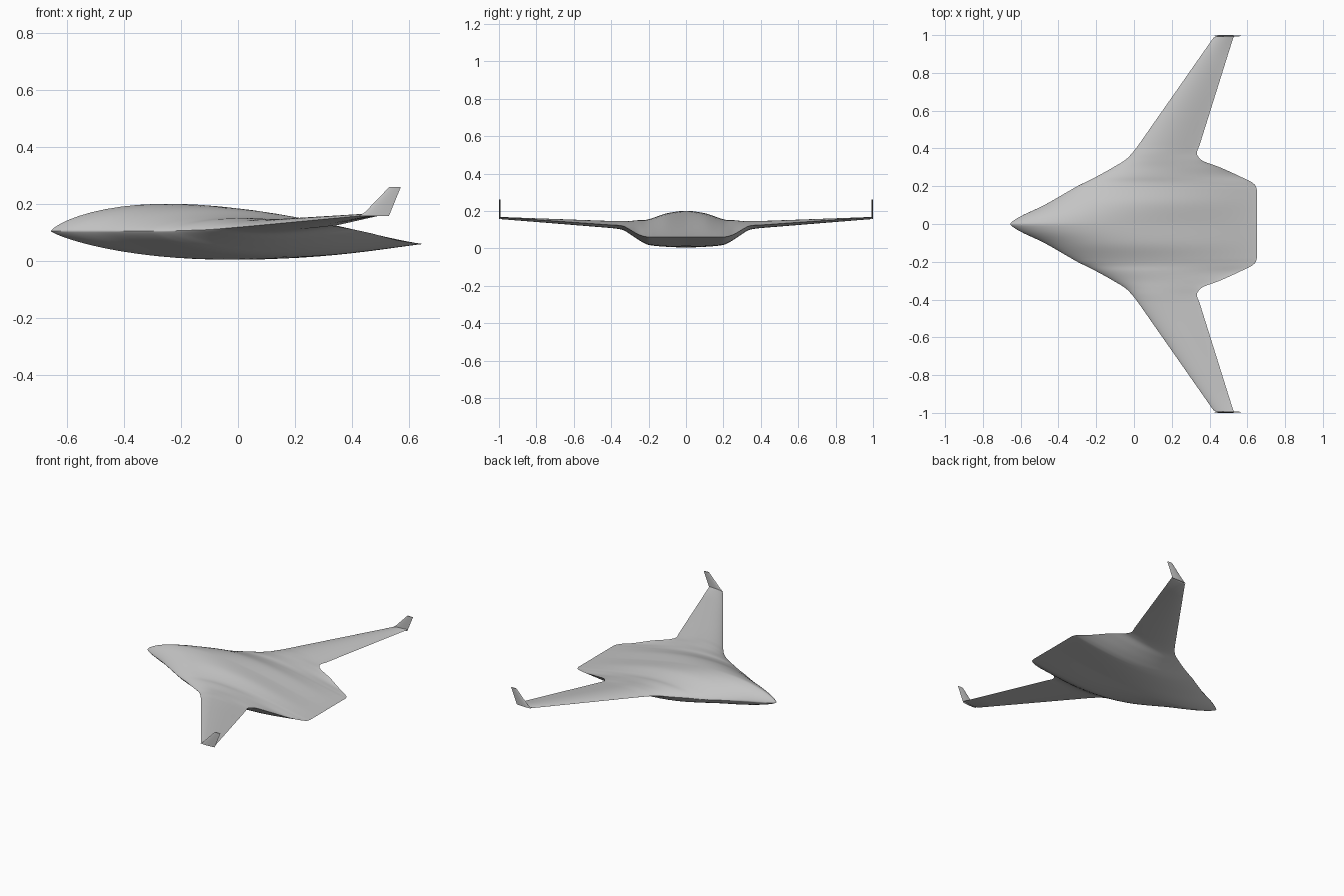
import bpy
import math

default_cube = bpy.data.objects.get("Cube")
if default_cube:
    bpy.data.objects.remove(default_cube, do_unlink=True)

skin = bpy.data.materials.new("light_grey_skin")
skin.use_nodes = True
GREY = (0.55, 0.55, 0.55, 1)
skin.diffuse_color = GREY
skin.node_tree.nodes["Principled BSDF"].inputs["Base Color"].default_value = GREY

# Half span stations:
# (span, leading x, trailing x, leading z, trailing z, upper bulge, lower bulge)
STATIONS = [
    (0, -.655, .65, .105, .06, .111, .08),
    (.02, -.635, .65, .105, .06, .11, .08),
    (.1, -.475, .65, .105, .06, .098, .077),
    (.18, -.335, .65, .105, .06, .071, .07),
    (.2, -.3, .645, .105, .06, .065, .066),
    (.22, -.26, .625, .105, .063, .06, .06),
    (.25, -.2, .565, .107, .072, .055, .048),
    (.3, -.11, .455, .11, .1, .04, .03),
    (.34, -.045, .355, .115, .12, .03, .018),
    (.375, -.01, .333, .118, .124, .027, .015),
    (.42, .025, .348, .121, .126, .024, .013),
    (.985, .42, .525, .158, .166, .006, .005),
    (.995, .44, .53, .163, .169, .003, .003),
]
# Winglet stations: (height, leading x, trailing x, half thickness)
WINGLET = [
    (.158, .425, .528, .004),
    (.172, .445, .534, .004),
    (.26, .53, .57, .003),
]


def bulge(t, a, b):
    """Rounded nose and pointed tail, scaled to a peak of one."""
    peak = a / (a + b)
    return (t / peak) ** a * ((1 - t) / (1 - peak)) ** b


def airfoil(steps):
    """Chord fraction and side, around the section from tail to tail."""
    fractions = [(1 - math.cos(math.pi * i / steps)) / 2 for i in range(steps + 1)]
    upper = [(t, 1) for t in reversed(fractions)]
    lower = [(t, -1) for t in fractions[1:-1]]
    return upper + lower


def refine(rows, parts):
    """Smooth interpolation between stations without overshoot."""
    def slope(i, k):
        if i == 0 or i == len(rows) - 1:
            return 0
        left, mid, right = rows[i - 1], rows[i], rows[i + 1]
        p = (mid[k] - left[k]) / (mid[0] - left[0])
        q = (right[k] - mid[k]) / (right[0] - mid[0])
        return 2 * p * q / (p + q) if p * q > 0 else 0

    result = []
    for i in range(len(rows) - 1):
        start, end = rows[i], rows[i + 1]
        width = end[0] - start[0]
        straight = i >= len(rows) - 3
        for j in range(parts):
            s = j / parts
            row = [start[0] + s * width]
            for k in range(1, len(start)):
                if straight:
                    row.append(start[k] + s * (end[k] - start[k]))
                    continue
                h = s * s * (3 - 2 * s)
                row.append(start[k] + h * (end[k] - start[k])
                           + width * s * (1 - s) ** 2 * slope(i, k)
                           - width * s * s * (1 - s) * slope(i + 1, k))
            result.append(row)
    return result + [list(rows[-1])]


def loft(name, rings):
    """Skin closed rings, with a cap at each end."""
    n = len(rings[0])
    verts = [point for ring in rings for point in ring]
    faces = []
    for r in range(len(rings) - 1):
        for i in range(n):
            j = (i + 1) % n
            faces.append((r * n + i, r * n + j, (r + 1) * n + j, (r + 1) * n + i))
    faces.append(tuple(reversed(range(n))))
    faces.append(tuple(range(len(verts) - n, len(verts))))
    mesh = bpy.data.meshes.new(name)
    mesh.from_pydata(verts, [], faces)
    mesh.materials.append(skin)
    obj = bpy.data.objects.new(name, mesh)
    bpy.context.collection.objects.link(obj)
    bpy.ops.object.select_all(action='DESELECT')
    obj.select_set(True)
    bpy.context.view_layer.objects.active = obj
    bpy.ops.object.mode_set(mode='EDIT')
    bpy.ops.mesh.select_all(action='SELECT')
    bpy.ops.mesh.normals_make_consistent(inside=False)
    bpy.ops.object.mode_set(mode='OBJECT')
    bpy.ops.object.shade_smooth_by_angle(angle=math.radians(50))
    return obj


def body_ring(row, side):
    span, lead_x, trail_x, lead_z, trail_z, up, low = row
    ring = []
    for t, face in airfoil(28):
        z = lead_z + t * (trail_z - lead_z)
        z += up * bulge(t, .75, 1.35) if face > 0 else -low * bulge(t, .8, 1.15)
        ring.append((lead_x + t * (trail_x - lead_x), side * span, z))
    return ring


# Blended body and wings in one skin
half = refine(STATIONS, 5)
rings = [body_ring(row, -1) for row in reversed(half)]
rings += [body_ring(row, 1) for row in half[1:]]
loft("blended_wing_body", rings)

# Upright winglets on both tips
for name, side in (("front_winglet", -1), ("rear_winglet", 1)):
    rings = []
    for z, lead_x, trail_x, thick in WINGLET:
        rings.append([(lead_x + t * (trail_x - lead_x),
                       side * (.996 + face * thick * bulge(t, .6, 1)), z)
                      for t, face in airfoil(10)])
    loft(name, rings)
